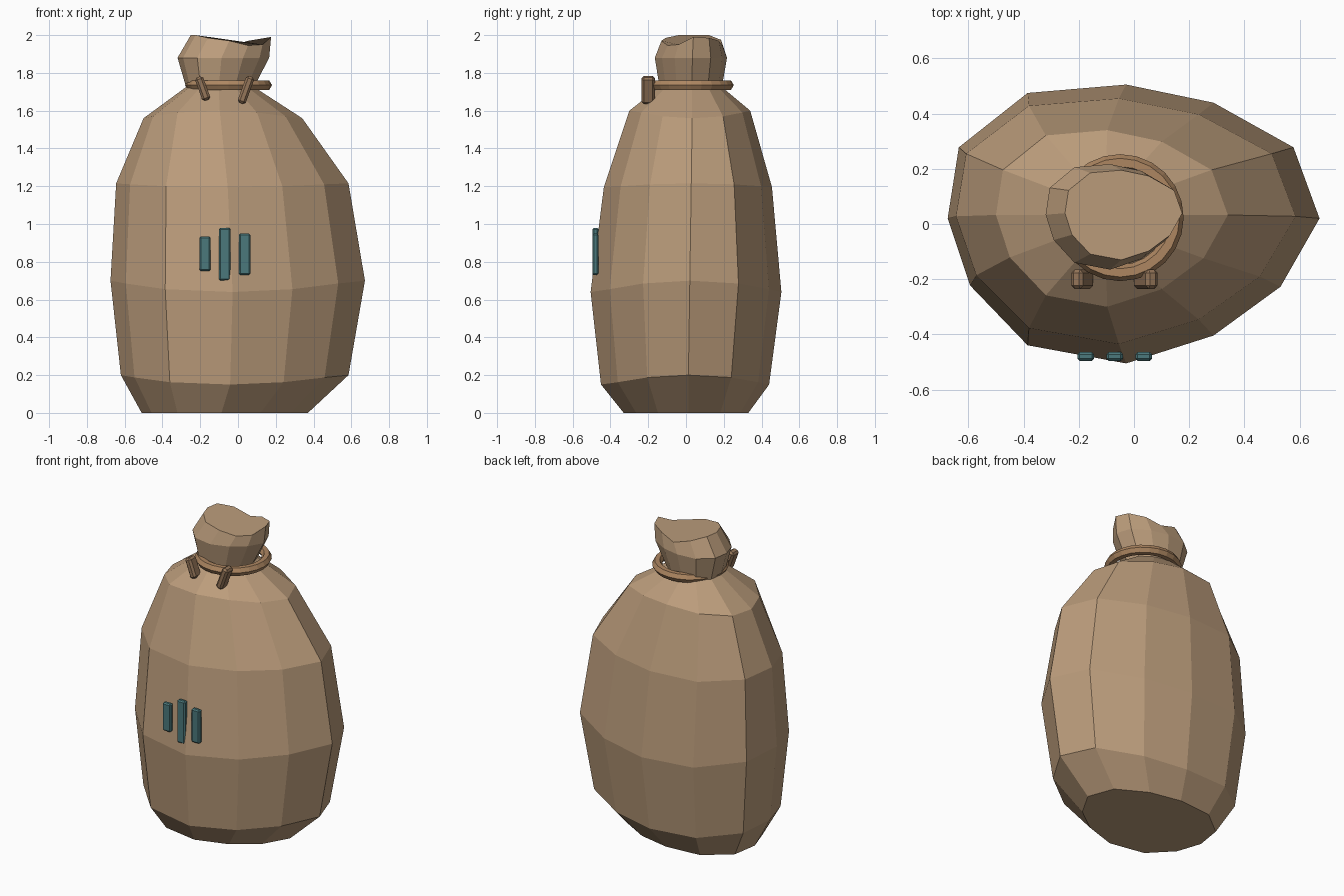
import bpy, bmesh, math
from mathutils import Matrix

if "Cube" in bpy.data.objects:
    bpy.data.objects.remove(bpy.data.objects["Cube"])


def material(name, rgb):
    m = bpy.data.materials.new(name)
    m.diffuse_color = (*rgb, 1)
    m.use_nodes = True
    m.node_tree.nodes["Principled BSDF"].inputs["Base Color"].default_value = m.diffuse_color
    return m


CLOTH = material("cloth", (0.50, 0.335, 0.20))
ROPE = material("rope", (0.42, 0.24, 0.12))
TIE = material("tie", (0.30, 0.18, 0.10))
TEAL = material("teal", (0.07, 0.19, 0.20))


def make_object(name, bm, mat):
    bmesh.ops.recalc_face_normals(bm, faces=bm.faces)
    me = bpy.data.meshes.new(name)
    bm.to_mesh(me)
    bm.free()
    me.materials.append(mat)
    ob = bpy.data.objects.new(name, me)
    bpy.context.collection.objects.link(ob)
    return ob


def bar(name, center, size, tilt, bevel, mat):
    bm = bmesh.new()
    bmesh.ops.create_cube(bm, size=1, matrix=Matrix.Diagonal((*size, 1)))
    bmesh.ops.bevel(bm, geom=bm.edges[:], offset=bevel, segments=1, affect='EDGES')
    bm.transform(Matrix.Translation(center) @ Matrix.Rotation(math.radians(tilt), 4, 'Y'))
    return make_object(name, bm, mat)


# Sack: one lumpy twelve-sided outline, scaled up through the rings
outline = [(1, .04), (.86, .55), (.43, .87), (-.04, 1), (-.57, .94), (-.94, .55),
           (-1, .04), (-.88, -.44), (-.57, -.87), (-.04, -1), (.43, -.8), (.79, -.45)]
# x min, x max, y min, y max, height, height wave
rings = [(-.51, .37, -.33, .33, 0, 0),
         (-.62, .585, -.45, .44, .175, .025),
         (-.675, .672, -.505, .505, .67, .03),
         (-.645, .585, -.435, .455, 1.205, .01),
         (-.50, .34, -.30, .34, 1.58, -.02),
         (-.275, .085, -.14, .19, 1.725, 0),
         (-.32, .165, -.165, .217, 1.88, 0),
         (-.25, .175, -.13, .195, 0, 0)]
mouth_z = [1.99, 1.985, 1.97, 1.94, 1.975, 2, 2, 2, 1.985, 1.97, 1.945, 1.95]

bm = bmesh.new()
loops = []
for k, (x0, x1, y0, y1, z, wave) in enumerate(rings):
    loop = []
    for i, (u, v) in enumerate(outline):
        h = mouth_z[i] if k == len(rings) - 1 else z + wave * math.cos(i * math.pi / 3)
        loop.append(bm.verts.new(((x0 + x1) / 2 + u * (x1 - x0) / 2,
                                  (y0 + y1) / 2 + v * (y1 - y0) / 2, h)))
    loops.append(loop)
for a, b in zip(loops, loops[1:]):
    for i in range(12):
        j = (i + 1) % 12
        bm.faces.new((a[i], a[j], b[j], b[i]))
bm.faces.new(loops[0][::-1])
bm.faces.new(loops[-1])
make_object("sack", bm, CLOTH)

# Rope ring around the neck
bm = bmesh.new()
N, M = 24, 6
grid = []
for i in range(N):
    a = 2 * math.pi * i / N
    row = []
    for j in range(M):
        b = 2 * math.pi * j / M
        r = 0.2 + 0.03 * math.cos(b)
        row.append(bm.verts.new((-.05 + r * math.cos(a), .023 + r * math.sin(a),
                                 1.735 + 0.03 * math.sin(b))))
    grid.append(row)
for i in range(N):
    for j in range(M):
        p, q, k = grid[i], grid[(i + 1) % N], (j + 1) % M
        bm.faces.new((p[j], q[j], q[k], p[k]))
make_object("neck_rope", bm, ROPE)

# Loose rope ends
bar("rope_end_left", (-.187, -.2, 1.717), (.045, .07, .13), -20, .012, TIE)
bar("rope_end_right", (.042, -.2, 1.71), (.045, .07, .15), 20, .012, TIE)

# Teal stripes on the front
for name, x, z0, z1 in (("stripe_left", -.175, .75, .935),
                        ("stripe_middle", -.07, .70, .98),
                        ("stripe_right", .035, .73, .95)):
    bar(name, (x, -.48, (z0 + z1) / 2), (.06, .032, z1 - z0), 0, .008, TEAL)
